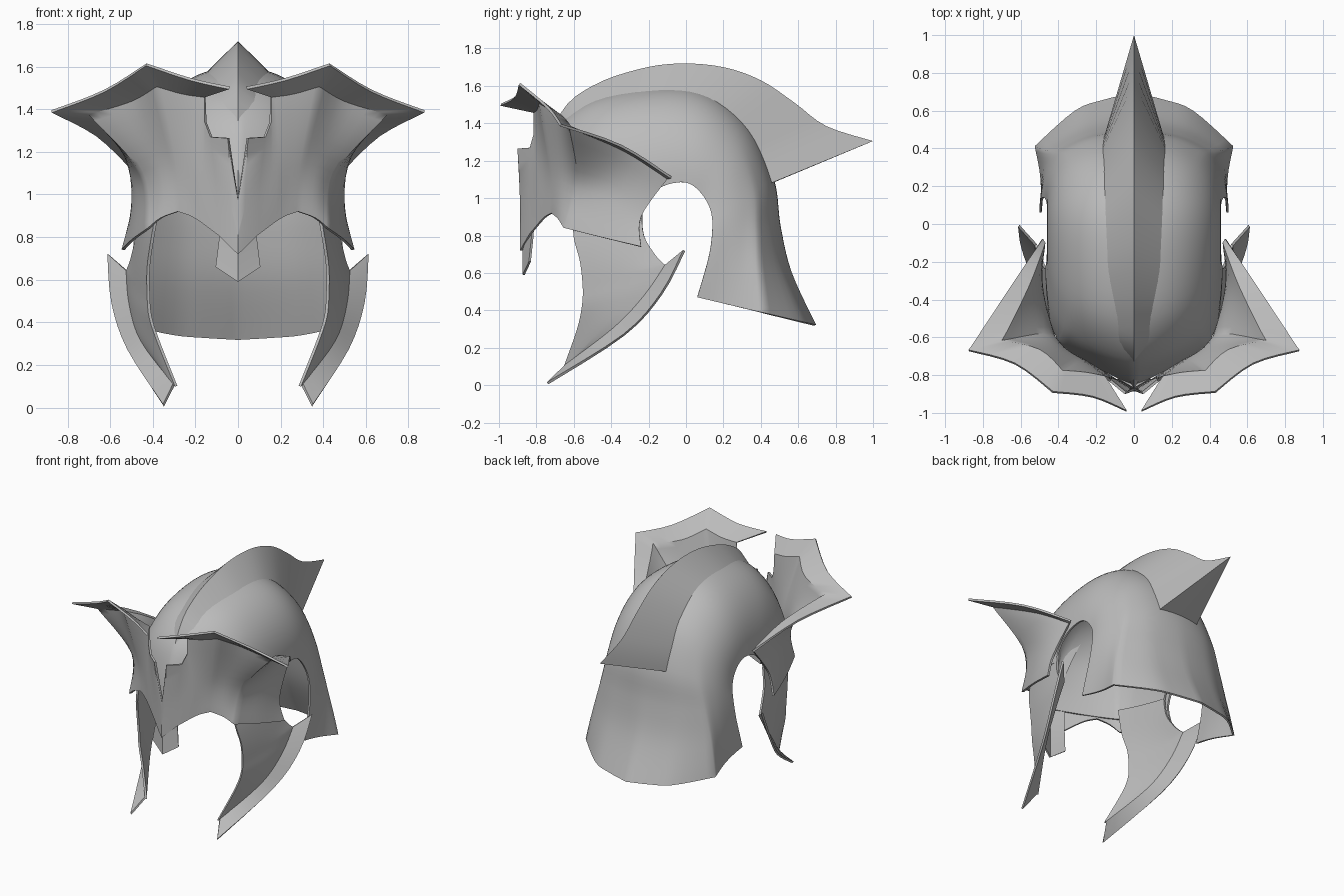
import bpy
import bmesh
from math import sin, cos, pi, radians

old = bpy.data.objects.get("Cube")
if old:
    bpy.data.objects.remove(old, do_unlink=True)

steel = bpy.data.materials.new("steel grey")
steel.use_nodes = True
grey = (0.5, 0.5, 0.5, 1)
steel.diffuse_color = grey
steel.node_tree.nodes["Principled BSDF"].inputs["Base Color"].default_value = grey


def spline(points, steps):
    """Smooth curve through points holding any number of values."""
    result = []
    last = len(points) - 1
    for i in range(last):
        a, b = points[max(i - 1, 0)], points[i]
        c, d = points[i + 1], points[min(i + 2, last)]
        for s in range(steps):
            t = s / steps
            result.append(tuple(
                q + t * (r - p) / 2 + t * t * (2 * p - 5 * q + 4 * r - u) / 2
                + t ** 3 * (3 * q - p - 3 * r + u) / 2
                for p, q, r, u in zip(a, b, c, d)))
    result.append(tuple(points[last]))
    return result


def cornered(points, corners, steps):
    """Join smooth curves that meet at sharp corners, given by index."""
    result = []
    for start, end in zip(corners, corners[1:]):
        result = result[:-1] + spline(points[start:end + 1], steps)
    return result


def transpose(grid):
    return [list(line) for line in zip(*grid)]


def make_part(name, grids, thickness=0.012, caps=(), crease=40):
    """Skin one or more grids of points into a thin mirrored sheet."""
    bm = bmesh.new()
    for grid in grids:
        rows = [[bm.verts.new(p) for p in row] for row in grid]
        for r0, r1 in zip(rows, rows[1:]):
            for i in range(len(r0) - 1):
                bm.faces.new((r0[i], r0[i + 1], r1[i + 1], r1[i]))
    for cap in caps:
        bm.faces.new([bm.verts.new(p) for p in cap])
    bmesh.ops.remove_doubles(bm, verts=bm.verts, dist=0.0005)
    bmesh.ops.recalc_face_normals(bm, faces=bm.faces)
    mesh = bpy.data.meshes.new(name)
    bm.to_mesh(mesh)
    bm.free()
    mesh.materials.append(steel)
    obj = bpy.data.objects.new(name, mesh)
    bpy.context.collection.objects.link(obj)
    mirror = obj.modifiers.new("Mirror", "MIRROR")
    mirror.merge_threshold = 0.001
    if thickness:
        solid = obj.modifiers.new("Thickness", "SOLIDIFY")
        solid.thickness = thickness
        solid.offset = 0
    # Apply the modifiers first so that the centre ridge and rims stay sharp
    bpy.ops.object.select_all(action="DESELECT")
    bpy.context.view_layer.objects.active = obj
    obj.select_set(True)
    bpy.ops.object.convert(target="MESH")
    bpy.ops.object.shade_smooth_by_angle(angle=radians(crease))


# Shell: arches from the centreline to the ear opening
# (centre y, centre z, ear y, ear z, half width, roundness, brow, neck)
arches = [
    (-.85, .95, -.24, .87, .46, 2, 1, 0),
    (-.81, 1.14, -.235, .93, .46, 2.1, .75, 0),
    (-.71, 1.36, -.2, 1.0, .455, 2.1, .35, 0),
    (-.49, 1.52, -.13, 1.06, .455, 2.15, 0, 0),
    (-.15, 1.59, -.03, 1.085, .455, 2.15, 0, 0),
    (.12, 1.555, .04, 1.065, .455, 2.15, 0, 0),
    (.34, 1.375, .1, 1.0, .455, 2.2, 0, 0),
    (.465, 1.1, .135, .92, .46, 2.2, 0, .15),
    (.5, .85, .14, .82, .47, 2.3, 0, .4),
    (.56, .6, .12, .68, .48, 2.3, 0, .7),
    (.69, .32, .06, .47, .5, 2.2, 0, 1),
]
# Angular outlines (x, share of the way to the centreline) the arches blend into
brow = cornered([(0, 1), (.13, .9), (.27, .775), (.39, .645),
                 (.435, .46), (.457, .22), (.465, 0)], (0, 3, 6), 4)
neck = cornered([(0, 1), (.16, .94), (.31, .85), (.52, .555),
                 (.495, .36), (.487, .18), (.495, 0)], (0, 3, 6), 4)
shell = []
for cy, cz, ey, ez, width, power, front, back in spline(arches, 5):
    arch = []
    for k in range(25):
        t = k / 24 * pi / 2
        c = cos(t) ** (2 / power) if k < 24 else 0
        x = width * sin(t) ** (2 / power)
        round_part = 1 - front - back
        x = round_part * x + front * brow[k][0] + back * neck[k][0]
        c = round_part * c + front * brow[k][1] + back * neck[k][1]
        arch.append((x, ey + (cy - ey) * c, ez + (cz - ez) * c))
    shell.append(arch)
make_part("helmet_shell", [shell], crease=70)

# Crest: a sharp wedge running over the top to a rear point
ridge = [(0, -.87, 1.0), (0, -.68, 1.44), (0, -.5, 1.6), (0, -.25, 1.69),
         (0, -.03, 1.72), (0, .2, 1.7), (0, .4, 1.63), (0, .58, 1.51),
         (0, .75, 1.385), (0, 1, 1.305)]
base = [(.02, -.84, 1.03), (.08, -.66, 1.38), (.115, -.5, 1.485), (.14, -.3, 1.55),
        (.155, -.12, 1.565), (.16, .05, 1.55), (.165, .2, 1.475), (.165, .32, 1.36),
        (.165, .4, 1.24), (.16, .455, 1.08)]
make_part("crest", [[spline(ridge, 4), spline(base, 4)]], thickness=0,
          caps=[(ridge[-1], base[-1], (0, .46, 1.08))])

# Visor: columns of lower edge, middle and upper edge
visor = [
    [(0, -.88, .72), (0, -.88, .85), (0, -.875, .98)],
    [(.03, -.865, .75), (.03, -.875, .98), (.045, -.895, 1.265)],
    [(.09, -.83, .81), (.1, -.83, 1.05), (.125, -.83, 1.27)],
    [(.13, -.805, .84), (.15, -.8, 1.08), (.152, -.81, 1.34)],
    [(.17, -.78, .87), (.18, -.785, 1.12), (.155, -.81, 1.46)],
    [(.22, -.75, .9), (.24, -.75, 1.13), (.26, -.79, 1.475)],
    [(.28, -.715, .92), (.3, -.72, 1.15), (.38, -.78, 1.51)],
    [(.36, -.68, .89), (.385, -.655, 1.13), (.5, -.67, 1.44)],
    [(.42, -.65, .84), (.45, -.58, 1.1), (.7, -.62, 1.38)],
    [(.49, -.45, .79), (.48, -.4, 1.04), (.56, -.33, 1.255)],
    [(.54, -.24, .74), (.5, -.24, .9), (.475, -.1, 1.105)],
]
# Flared rim outside the visor's upper edge
rim = [(.04, -.99, 1.5), (.22, -.915, 1.54), (.43, -.89, 1.61), (.63, -.74, 1.485),
       (.875, -.67, 1.39), (.665, -.35, 1.28), (.485, -.08, 1.11)]
bends = (0, 2, 4, 6)
face = [row[:4] + cornered(row[4:], bends, 4)
        for row in transpose([spline(column, 6) for column in visor])]
flare = [face[-1][4:], cornered(rim, bends, 4)]
make_part("visor", [face, flare], .014)

# Nose guard below the visor
make_part("nose_guard", [[
    [(0, -.862, .98), (.08, -.815, .95)],
    [(0, -.868, .8), (.085, -.82, .8)],
    [(0, -.868, .59), (.103, -.835, .66)],
]])

# Cheek guards: front edge and rear edge, with a bulge between
front_edge = [(.37, -.6, .97), (.4, -.6, .8), (.42, -.565, .66), (.42, -.55, .52),
              (.41, -.555, .42), (.37, -.58, .3), (.29, -.65, .1)]
rear_edge = [(.46, -.235, .93), (.475, -.225, .8), (.5, -.16, .69), (.52, -.11, .64),
             (.505, -.22, .48), (.45, -.38, .31), (.3, -.64, .11)]
cheek = []
for f, r in zip(spline(front_edge, 4), cornered(rear_edge, (0, 3, 6), 4)):
    row = []
    for k in range(7):
        t = k / 6
        x, y, z = (a + (b - a) * t for a, b in zip(f, r))
        row.append((x + .12 * abs(r[1] - f[1]) * t * (1 - t), y, z))
    cheek.append(row)
# Flared rim along the lower rear edge of each cheek guard
cheek_rim = [(.61, -.01, .72), (.59, -.13, .49), (.515, -.33, .27), (.35, -.74, .01)]
cheek_flare = transpose([spline(rear_edge[3:], 4), spline(cheek_rim, 4)])
make_part("cheek_guards", [cheek, cheek_flare], .014, crease=30)
